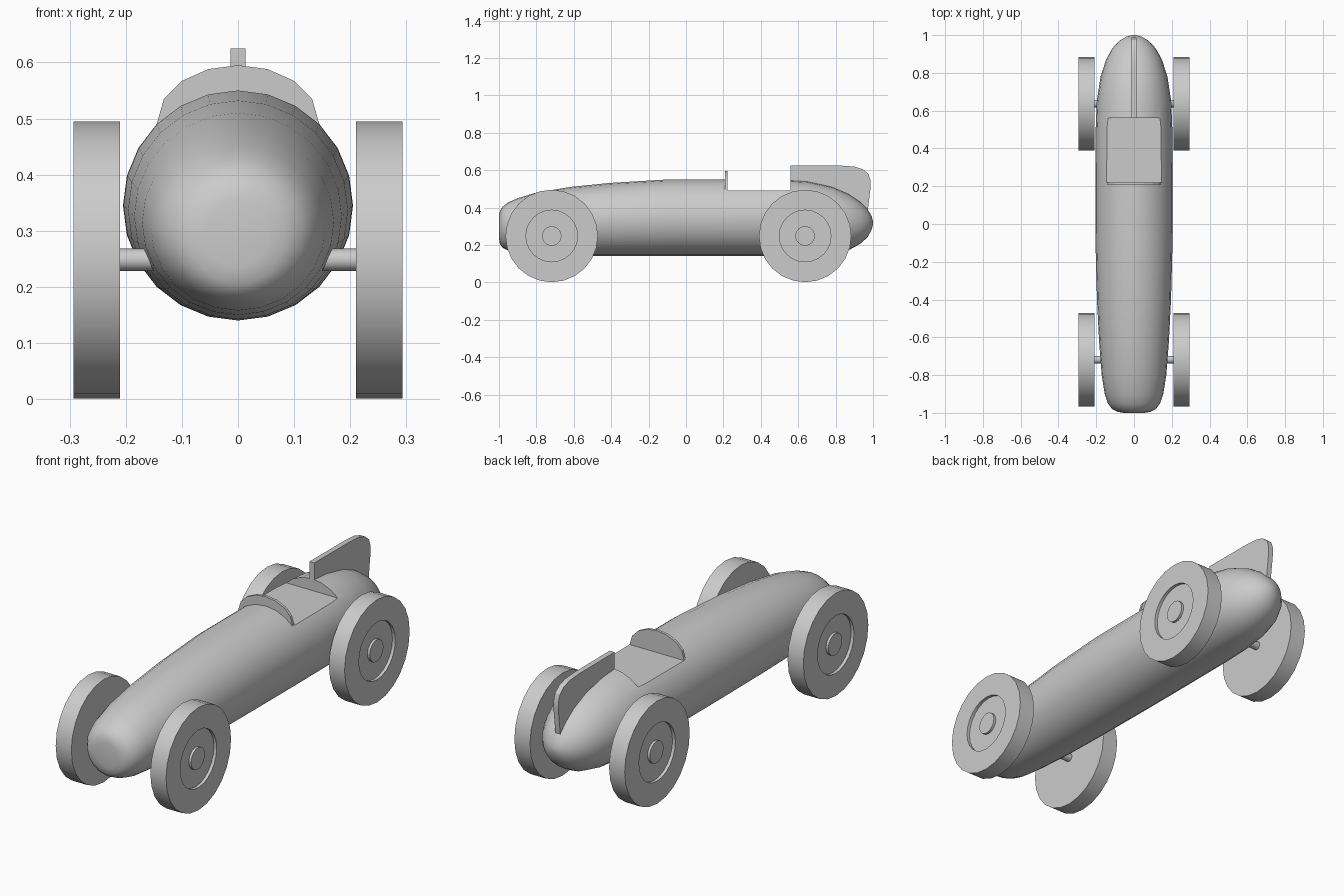
import bpy, bmesh, math
from mathutils import Matrix, Vector

cube = bpy.data.objects.get("Cube")
if cube:
    bpy.data.objects.remove(cube, do_unlink=True)

grey = bpy.data.materials.new("plain_grey")
grey.use_nodes = True
colour = (0.6, 0.6, 0.6, 1)
grey.diffuse_color = colour
grey.node_tree.nodes["Principled BSDF"].inputs["Base Color"].default_value = colour


def finish(name, bm, smooth=None):
    bmesh.ops.recalc_face_normals(bm, faces=bm.faces)
    mesh = bpy.data.meshes.new(name)
    bm.to_mesh(mesh)
    bm.free()
    mesh.materials.append(grey)
    obj = bpy.data.objects.new(name, mesh)
    bpy.context.collection.objects.link(obj)
    if smooth:
        shade(obj, smooth)
    return obj


def shade(obj, degrees):
    bpy.ops.object.select_all(action="DESELECT")
    obj.select_set(True)
    bpy.context.view_layer.objects.active = obj
    bpy.ops.object.shade_smooth_by_angle(angle=math.radians(degrees))


def loft(rings):
    """Skin a list of equal-length vertex rings and cap both ends."""
    bm = bmesh.new()
    loops = [[bm.verts.new(p) for p in ring] for ring in rings]
    n = len(loops[0])
    for a, b in zip(loops, loops[1:]):
        for i in range(n):
            j = (i + 1) % n
            bm.faces.new((a[i], a[j], b[j], b[i]))
    bm.faces.new(loops[0])
    bm.faces.new(loops[-1])
    return bm


def turn_x(profile, sides, y, z, side=1):
    """Revolve (x, radius) points about a sideways axis."""
    rings = [[(side * x, y + r * math.sin(math.tau * i / sides),
               z + r * math.cos(math.tau * i / sides)) for i in range(sides)]
             for x, r in profile]
    return loft(rings)


# Body: elliptical stations (y, half width, bottom, top)
STATIONS = [
    (-1.0, 0.055, 0.235, 0.355), (-0.995, 0.085, 0.205, 0.38),
    (-0.98, 0.115, 0.185, 0.405), (-0.95, 0.138, 0.17, 0.428),
    (-0.9, 0.155, 0.158, 0.45), (-0.8, 0.171, 0.15, 0.48),
    (-0.62, 0.185, 0.142, 0.51), (-0.4, 0.196, 0.14, 0.532),
    (-0.1, 0.204, 0.14, 0.55), (0.2, 0.205, 0.14, 0.55),
    (0.5, 0.203, 0.14, 0.55), (0.65, 0.197, 0.143, 0.54),
    (0.78, 0.177, 0.152, 0.512), (0.87, 0.148, 0.172, 0.473),
    (0.93, 0.115, 0.205, 0.432), (0.97, 0.078, 0.24, 0.393),
    (0.992, 0.04, 0.28, 0.355), (1.0, 0.01, 0.31, 0.325)]
SIDES = 24
body = finish("body", loft([
    [(w * math.sin(math.tau * i / SIDES), y,
      (lo + hi) / 2 + (hi - lo) / 2 * math.cos(math.tau * i / SIDES))
     for i in range(SIDES)] for y, w, lo, hi in STATIONS]))

# Cockpit notch
bm = bmesh.new()
bmesh.ops.create_cube(bm, size=1, matrix=Matrix.Translation((0, 0.39, 0.69))
                      @ Matrix.Diagonal((0.6, 0.34, 0.4, 1)))
cutter = finish("cockpit_cutter", bm)
cutter.hide_render = True
cut = body.modifiers.new("cockpit", "BOOLEAN")
cut.object = cutter
cut.solver = "EXACT"
bpy.context.view_layer.objects.active = body
bpy.ops.object.modifier_apply(modifier=cut.name)
bpy.data.objects.remove(cutter, do_unlink=True)
shade(body, 35)

# Windshield: thin arched plate
half = [(0.145, 0.49), (0.132, 0.535), (0.1, 0.567), (0.053, 0.588)]
arch = half + [(0, 0.595)] + [(-x, z) for x, z in reversed(half)]
finish("windshield", loft([[(x, y, z) for x, z in arch] for y in (0.208, 0.221)]))

# Tail fin
outline = [(0.56, 0.48), (0.56, 0.625), (0.83, 0.624), (0.9, 0.619),
           (0.945, 0.605), (0.975, 0.58), (0.987, 0.545), (0.987, 0.51),
           (0.972, 0.385), (0.95, 0.36), (0.9, 0.4), (0.7, 0.48)]
finish("tail_fin", loft([[(x, y, z) for y, z in outline] for x in (-0.013, 0.013)]), 30)

# Wheels with recessed discs and raised hubs, plus axles
WHEEL = [(0.21, 0.247), (0.293, 0.247), (0.293, 0.138), (0.278, 0.138),
         (0.278, 0.052), (0.29, 0.052)]
for end, y in (("front", -0.718), ("rear", 0.637)):
    for label, side in (("left", 1), ("right", -1)):
        finish(f"{end}_{label}_wheel", turn_x(WHEEL, 24, y, 0.248, side), 30)
    finish(f"{end}_axle", turn_x([(-0.212, 0.02), (0.212, 0.02)], 12, y, 0.248), 35)
